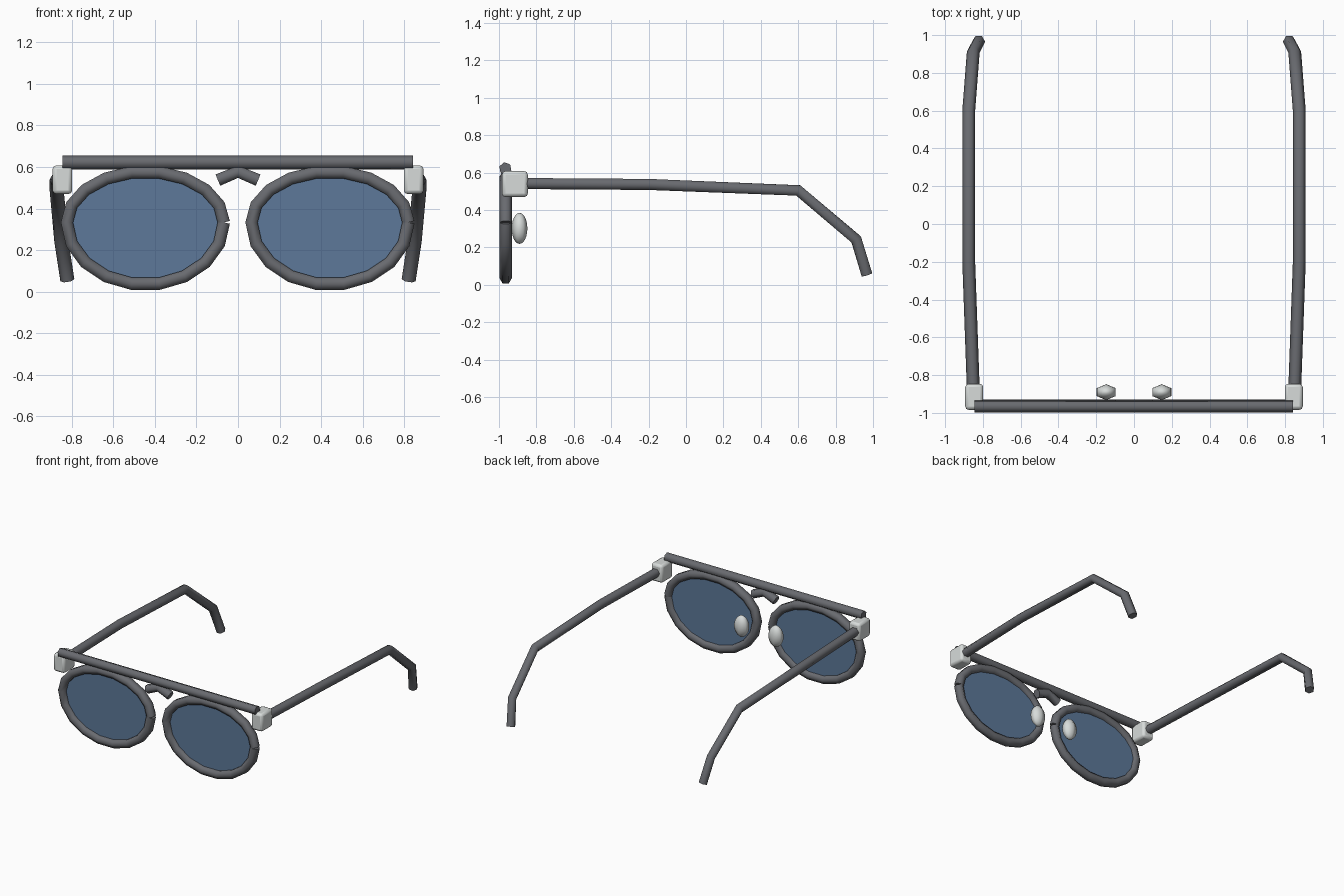
import bpy, bmesh, math
from mathutils import Vector

cube = bpy.data.objects.get("Cube")
if cube:
    bpy.data.objects.remove(cube, do_unlink=True)


def material(name, rgb):
    m = bpy.data.materials.new(name)
    m.use_nodes = True
    m.diffuse_color = (*rgb, 1)
    m.node_tree.nodes["Principled BSDF"].inputs["Base Color"].default_value = (*rgb, 1)
    return m


FRAME = material("dark grey frame", (0.14, 0.145, 0.16))
LENS = material("blue lens", (0.11, 0.19, 0.32))
METAL = material("pale metal", (0.68, 0.71, 0.70))

TUBE = 0.034    # tube radius
SIDES = 6
FRONT_Y = -0.964


def finish(name, bm, mat, smooth=lambda f: False):
    bmesh.ops.recalc_face_normals(bm, faces=bm.faces)
    for f in bm.faces:
        f.smooth = smooth(f)
    mesh = bpy.data.meshes.new(name)
    bm.to_mesh(mesh)
    bm.free()
    mesh.materials.append(mat)
    obj = bpy.data.objects.new(name, mesh)
    bpy.context.collection.objects.link(obj)
    return obj


def tube(name, path, ref, turn=0.0):
    """Sweep a hexagon along an open path, one corner turned towards ref."""
    pts = [Vector(p) for p in path]
    bm = bmesh.new()
    rings = []
    for i, p in enumerate(pts):
        tangent = Vector()
        if i > 0:
            tangent += (p - pts[i - 1]).normalized()
        if i < len(pts) - 1:
            tangent += (pts[i + 1] - p).normalized()
        tangent.normalize()
        side = tangent.cross(Vector(ref)).normalized()
        up = side.cross(tangent)
        ring = []
        for k in range(SIDES):
            a = turn + math.tau * k / SIDES
            ring.append(bm.verts.new(p + TUBE * (up * math.cos(a) + side * math.sin(a))))
        rings.append(ring)
    for a, b in zip(rings, rings[1:]):
        for k in range(SIDES):
            n = (k + 1) % SIDES
            bm.faces.new((a[k], a[n], b[n], b[k]))
    bm.faces.new(rings[0])
    bm.faces.new(rings[-1])
    return finish(name, bm, FRAME, lambda f: len(f.verts) == 4)


def rim_path(cx, steps=18):
    """Oval that is deeper below its widest line; starts and ends at +x."""
    path = []
    for i in range(steps + 1):
        a = math.tau * i / steps
        depth = 0.245 if math.sin(a) > 0 else 0.3
        path.append((cx + 0.378 * math.cos(a), FRONT_Y, 0.333 + depth * math.sin(a)))
    return path


# Rims and lenses
for label, cx in (("left", 0.443), ("right", -0.446)):
    path = rim_path(cx)
    tube(label + "_rim", path, (0, 1, 0))
    bm = bmesh.new()
    face = bm.faces.new([bm.verts.new(p) for p in path[:-1]])
    back = bmesh.ops.extrude_face_region(bm, geom=[face])
    moved = [v for v in back["geom"] if isinstance(v, bmesh.types.BMVert)]
    bmesh.ops.translate(bm, verts=moved, vec=(0, 0.008, 0))
    finish(label + "_lens", bm, LENS)

# Brow bar and bridge
tube("brow_bar", [(-0.845, FRONT_Y - 0.002, 0.622), (0.842, FRONT_Y - 0.002, 0.622)],
     (0, 0, 1), math.radians(10))
tube("bridge", [(-0.097, FRONT_Y, 0.537), (0, FRONT_Y, 0.577), (0.097, FRONT_Y, 0.537)],
     (0, 1, 0))

# Parts repeated on each side
for label, s in (("left", 1), ("right", -1)):
    tube(label + "_temple",
         [(s * 0.85, -0.9, 0.542), (s * 0.875, -0.2, 0.537), (s * 0.875, 0.6, 0.505),
          (s * 0.851, 0.91, 0.243), (s * 0.822, 0.967, 0.055)], (1, 0, 0))

    bm = bmesh.new()
    bmesh.ops.create_cube(bm, size=1)
    bmesh.ops.scale(bm, verts=bm.verts, vec=(0.095, 0.138, 0.138))
    bmesh.ops.bevel(bm, geom=bm.edges[:], offset=0.018, segments=2,
                    profile=0.5, affect='EDGES')
    bmesh.ops.translate(bm, verts=bm.verts, vec=(s * 0.846, -0.915, 0.539))
    finish(label + "_hinge", bm, METAL, lambda f: f.calc_area() < 0.003)

    bm = bmesh.new()
    bmesh.ops.create_uvsphere(bm, u_segments=6, v_segments=12, radius=1)
    bmesh.ops.scale(bm, verts=bm.verts, vec=(0.058, 0.042, 0.083))
    bmesh.ops.translate(bm, verts=bm.verts, vec=(s * 0.147, -0.89, 0.302))
    finish(label + "_nose_pad", bm, METAL, lambda f: True)
